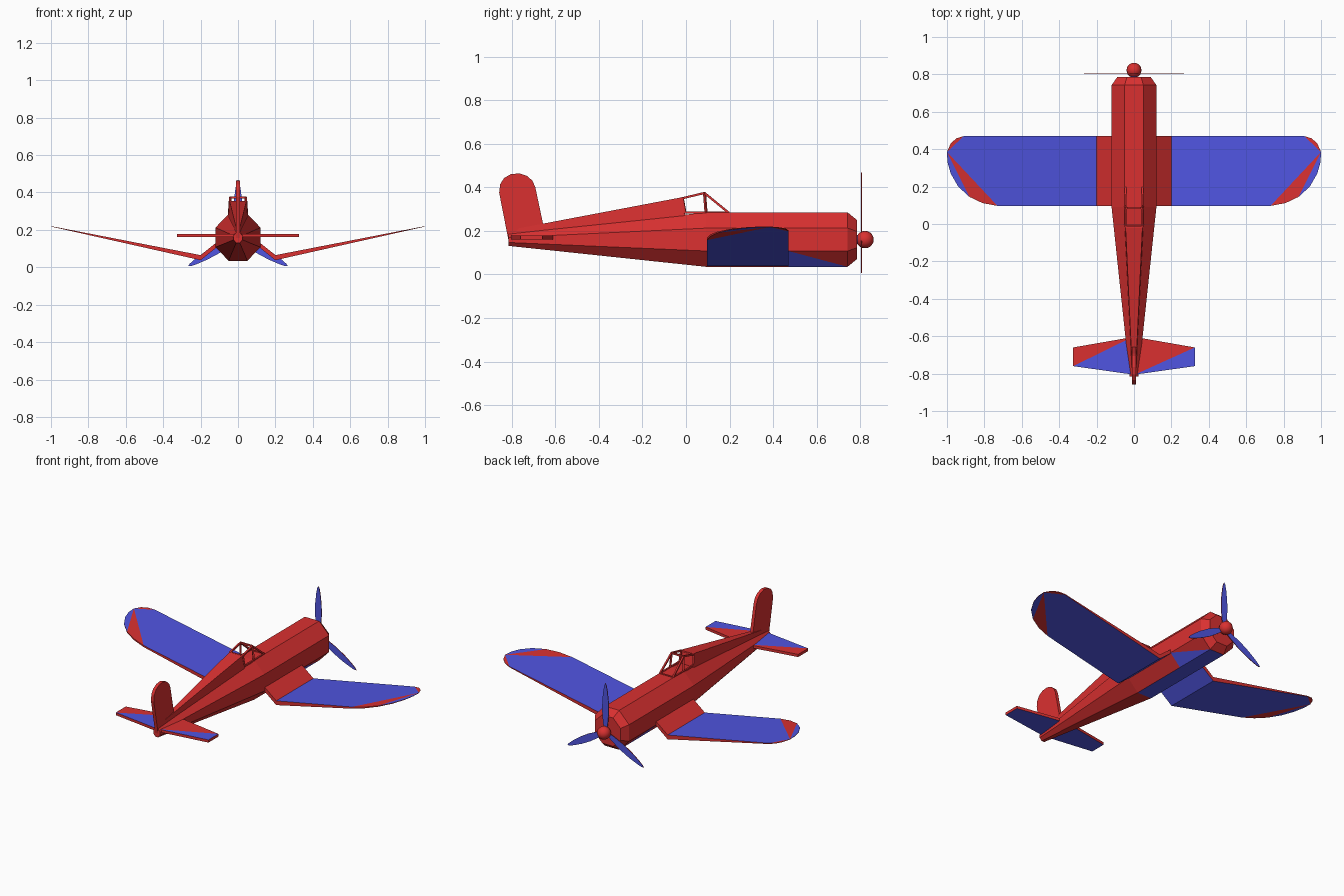
import bpy, bmesh, math
from mathutils import Vector

if "Cube" in bpy.data.objects:
    bpy.data.objects.remove(bpy.data.objects["Cube"])


def material(name, color):
    m = bpy.data.materials.new(name)
    m.diffuse_color = color
    m.use_nodes = True
    m.node_tree.nodes["Principled BSDF"].inputs["Base Color"].default_value = m.diffuse_color
    return m


RED = material("red_paint", (0.70, 0.03, 0.03, 1))
BLUE = material("blue_paint", (0.08, 0.09, 0.75, 1))


def make(name, verts, faces, colors=None, mirror=False):
    """Mesh object; colors holds 0 (red) or 1 (blue) for each face."""
    me = bpy.data.meshes.new(name)
    me.from_pydata(verts, [], faces)
    me.materials.append(RED)
    me.materials.append(BLUE)
    for p, c in zip(me.polygons, colors or [0] * len(faces)):
        p.material_index = c
    bm = bmesh.new()
    bm.from_mesh(me)
    bmesh.ops.recalc_face_normals(bm, faces=bm.faces)
    bm.to_mesh(me)
    bm.free()
    ob = bpy.data.objects.new(name, me)
    bpy.context.collection.objects.link(ob)
    if mirror:
        ob.modifiers.new("mirror", 'MIRROR').use_mirror_merge = False
    return ob


def slab(name, upper, lower, panels, colors, low_colors=None, mirror=False):
    """Closed plate: matching outlines, split into colored panels, red rim."""
    n = len(upper)
    faces = [tuple(p) for p in panels] + [tuple(i + n for i in reversed(p)) for p in panels]
    cols = list(colors) + list(low_colors or colors)
    for i in range(n):
        j = (i + 1) % n
        faces.append((i, i + n, j + n, j))
        cols.append(0)
    return make(name, upper + lower, faces, cols, mirror)


# Fuselage: octagonal rings (y, centre z, half width, half height)
rings = [(0.785, 0.16, 0.09, 0.09), (0.742, 0.16, 0.12, 0.125), (0.47, 0.16, 0.12, 0.125),
         (0.092, 0.16, 0.12, 0.125), (-0.815, 0.158, 0.0235, 0.027)]
octagon = [(0.42, 1), (1, 0.42), (1, -0.42), (0.42, -1),
           (-0.42, -1), (-1, -0.42), (-1, 0.42), (-0.42, 1)]
verts = [(a * w, y, cz + b * h) for y, cz, w, h in rings for a, b in octagon]
faces, cols = [tuple(range(8)), tuple(range(32, 40))], [0, 0]
for r in range(4):
    for k in range(8):
        a, b = r * 8 + k, r * 8 + (k + 1) % 8
        c, d = b + 8, a + 8
        if r == 1 and k in (2, 4):      # half-painted lower side ahead of the wing
            low, high, rl, rh = (b, a, c, d) if k == 2 else (a, b, d, c)
            faces += [(low, rl, rh), (low, rh, high)]
            cols += [1, 0]
        else:
            faces.append((a, b, c, d))
            cols.append(1 if r in (1, 2) and k == 3 else 0)
make("fuselage", verts, faces, cols)

# Raised spine behind the cockpit
spine = []
for y0, y1, w0, w1, z0, z1 in [(-0.004, -0.02, 0.05, 0.045, 0.27, 0.354),
                               (-0.81, -0.81, 0.01, 0.008, 0.17, 0.204)]:
    spine += [(-w0, y0, z0), (w0, y0, z0), (w1, y1, z1), (-w1, y1, z1)]
make("rear_spine", spine, [(0, 1, 2, 3), (4, 5, 6, 7), (0, 1, 5, 4), (1, 2, 6, 5),
                           (2, 3, 7, 6), (3, 0, 4, 7)])

# Open canopy frame made of square bars
frame = bmesh.new()


def bar(p, q, r=0.005):
    p, q = Vector(p), Vector(q)
    rot = (q - p).to_track_quat('Z', 'Y').to_matrix().to_4x4()
    rot.translation = (p + q) / 2
    res = bmesh.ops.create_cube(frame, size=1)
    for v in res["verts"]:
        v.co = rot @ Vector((v.co.x * r * 2, v.co.y * r * 2, v.co.z * ((q - p).length + r)))


side = {"rear_top": (0.044, -0.016, 0.35), "rear_low": (0.047, -0.004, 0.284),
        "mid_top": (0.041, 0.085, 0.374), "mid_low": (0.047, 0.092, 0.284),
        "front": (0.046, 0.195, 0.284)}
links = [("rear_top", "mid_top"), ("mid_top", "front"), ("mid_top", "mid_low"),
         ("rear_top", "rear_low"), ("rear_low", "mid_low"), ("mid_low", "front")]
for s in (1, -1):
    for a, b in links:
        bar(*[(s * side[k][0], *side[k][1:]) for k in (a, b)])
for k in ("rear_top", "mid_top", "front"):
    x, y, z = side[k]
    bar((-x, y, z), (x, y, z))
me = bpy.data.meshes.new("canopy_frame")
frame.to_mesh(me)
frame.free()
me.materials.append(RED)
bpy.context.collection.objects.link(bpy.data.objects.new("canopy_frame", me))

# Inner wing: sloping down from the fuselage to the kink
corners = [(0.09, 0.47), (0.2, 0.47), (0.2, 0.097), (0.09, 0.097)]
slab("inner_wing", [(x, y, 0.065 + (0.2 - x) * 0.8) for x, y in corners],
     [(x, y, 0.038 + (0.2 - x) * 0.8) for x, y in corners],
     [range(4)], [0], [1], mirror=True)

# Outer wing: rising to a thin rounded tip
plan = [(0.2, 0.47), (0.91, 0.47), (0.95, 0.458), (0.98, 0.43), (1, 0.385), (0.997, 0.33),
        (0.98, 0.27), (0.94, 0.2), (0.88, 0.145), (0.81, 0.112), (0.73, 0.097), (0.2, 0.097)]
slab("outer_wing", [(x, y, 0.065 + (x - 0.2) * 0.194) for x, y in plan],
     [(x, y, 0.038 + (x - 0.2) * 0.225) for x, y in plan],
     [(0, 1, 4, 10, 11), (1, 2, 3, 4), (4, 8, 10), (4, 5, 6, 7, 8), (8, 9, 10)],
     [1, 0, 0, 1, 0], mirror=True)

# Tailplane halves
for s, label, panels, cols in [(1, "right", [(0, 1, 3), (1, 2, 3)], [0, 1]),
                               (-1, "left", [(0, 1, 2), (0, 2, 3)], [0, 1])]:
    plan = [(0.01, -0.605), (0.325, -0.66), (0.325, -0.76), (0.005, -0.805)]
    slab(label + "_tailplane", [(s * x, y, 0.178) for x, y in plan],
         [(s * x, y, 0.161) for x, y in plan], panels, cols, [1, 1])

# Tail fin with rounded top
fin = [(-0.812, 0.14), (-0.858, 0.375), (-0.853, 0.415), (-0.835, 0.443), (-0.805, 0.46),
       (-0.765, 0.464), (-0.73, 0.452), (-0.705, 0.43), (-0.692, 0.4), (-0.655, 0.225),
       (-0.65, 0.16)]
slab("tail_fin", [(0.010, y, z) for y, z in fin], [(-0.010, y, z) for y, z in fin],
     [range(len(fin))], [0])

# Three leaf-shaped propeller blades
half = [(0.0, 0.008), (0.06, 0.017), (0.13, 0.023), (0.2, 0.021), (0.26, 0.014), (0.295, 0.007)]
leaf = half + [(0.308, 0)] + [(r, -w) for r, w in reversed(half)]
for i in range(3):
    a = math.radians(120 * i)
    pts = [(w * math.cos(a) + r * math.sin(a), r * math.cos(a) - w * math.sin(a)) for r, w in leaf]
    ob = slab(f"propeller_blade_{i + 1}", [(x, 0.808, 0.16 + z) for x, z in pts],
              [(x, 0.804, 0.16 + z) for x, z in pts], [range(len(leaf))], [1])

# Spinner and shaft
bpy.ops.mesh.primitive_uv_sphere_add(segments=16, ring_count=10, radius=0.04,
                                     location=(0, 0.822, 0.16), rotation=(math.pi / 2, 0, 0))
spinner = bpy.context.object
spinner.name = "spinner"
spinner.data.materials.append(RED)
bpy.ops.object.shade_smooth_by_angle()
bpy.ops.mesh.primitive_cylinder_add(vertices=12, radius=0.02, depth=0.05,
                                    location=(0, 0.8, 0.16), rotation=(math.pi / 2, 0, 0))
shaft = bpy.context.object
shaft.name = "propeller_shaft"
shaft.data.materials.append(BLUE)
